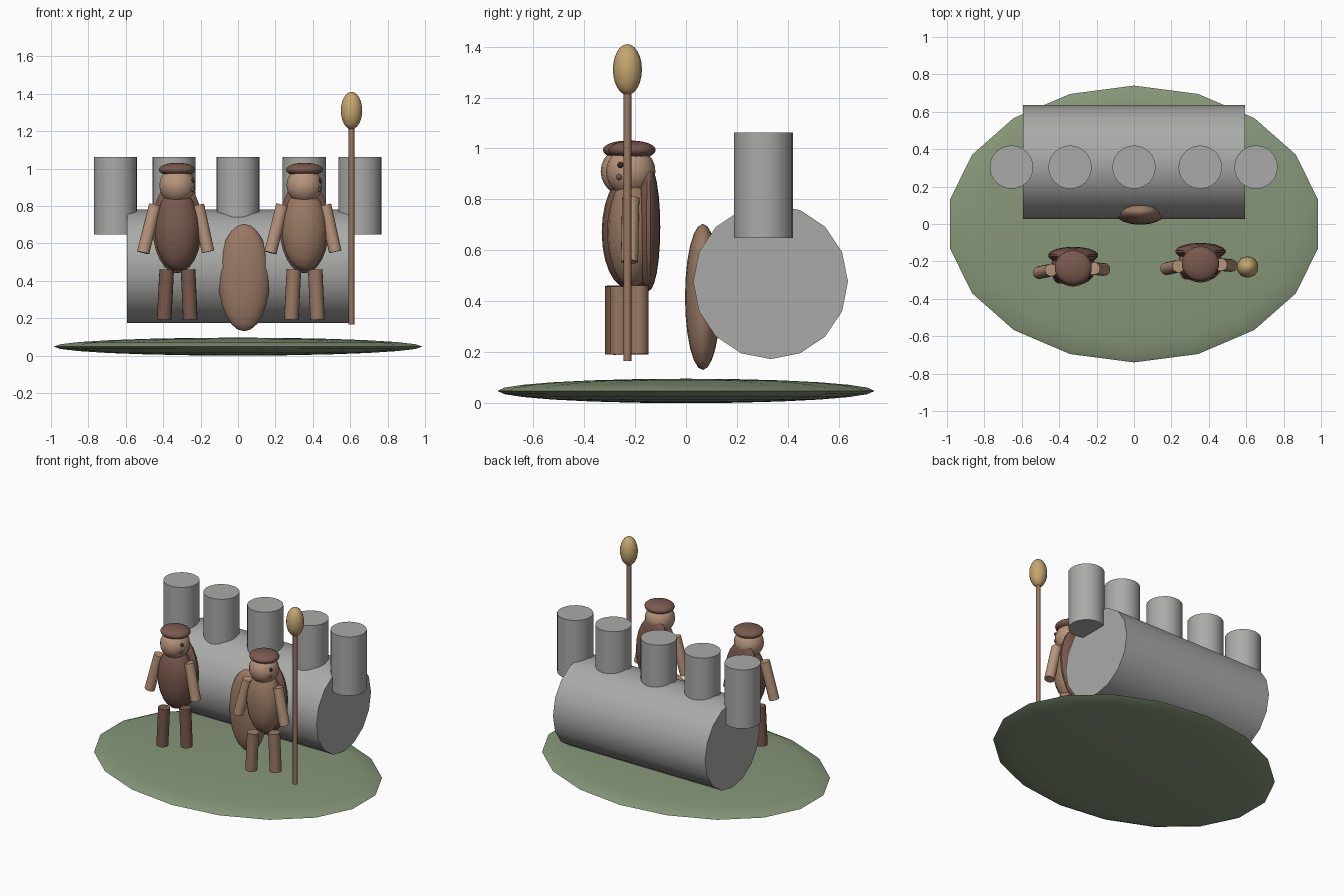
import bpy, math
from mathutils import Vector

if "Cube" in bpy.data.objects:
    bpy.data.objects.remove(bpy.data.objects["Cube"])


def mat(name, rgb):
    m = bpy.data.materials.new(name)
    m.diffuse_color = (*rgb, 1)
    m.use_nodes = True
    m.node_tree.nodes["Principled BSDF"].inputs["Base Color"].default_value = m.diffuse_color
    return m


GREEN = mat("grass green", (0.24, 0.31, 0.19))
STONE = mat("stone grey", (0.40, 0.41, 0.39))
SKIN = mat("skin tan", (0.48, 0.30, 0.20))
DARK = mat("dark brown", (0.19, 0.10, 0.075))
BROWN = mat("mid brown", (0.32, 0.19, 0.125))
GOLD = mat("flame gold", (0.56, 0.38, 0.16))
BLACK = mat("eye dark", (0.04, 0.025, 0.02))


def finish(name, material):
    o = bpy.context.object
    o.name = name
    o.data.materials.append(material)
    bpy.ops.object.shade_smooth_by_angle(angle=math.radians(40))
    return o


def ball(name, loc, radii, material, seg=18, rings=12):
    bpy.ops.mesh.primitive_uv_sphere_add(segments=seg, ring_count=rings, radius=1, location=loc)
    bpy.context.object.scale = radii
    bpy.ops.object.transform_apply(location=False, rotation=False, scale=True)
    return finish(name, material)


def rod(name, a, b, r, material, sides=16):
    a, b = Vector(a), Vector(b)
    bpy.ops.mesh.primitive_cylinder_add(vertices=sides, radius=r, depth=(b - a).length,
                                        location=(a + b) / 2)
    bpy.context.object.rotation_euler = (b - a).to_track_quat('Z', 'Y').to_euler()
    return finish(name, material)


# Grass mound
ball("ground", (0, 0, 0.048), (1, 0.74, 0.048), GREEN)

# Wall drum lying along x, with a row of towers and a gate
rod("wall", (-0.594, 0.332, 0.477), (0.594, 0.332, 0.477), 0.304, STONE)
for i, x in enumerate((-0.655, -0.342, 0, 0.354, 0.652)):
    rod(f"tower_{i + 1}", (x, 0.304, 0.648), (x, 0.304, 1.063), 0.116, STONE, 24)
ball("gate", (0.033, 0.066, 0.417), (0.14, 0.07, 0.287), BROWN)


# Standing figures
def figure(tag, x, y, cloth):
    ball(f"{tag}_body", (x, y + 0.005, 0.672), (0.122, 0.098, 0.218), cloth)
    ball(f"{tag}_head", (x, y, 0.91), (0.097, 0.097, 0.097), SKIN)
    ball(f"{tag}_hat", (x, y + 0.005, 0.994), (0.1, 0.093, 0.037), DARK)
    ball(f"{tag}_cloak", (x, y + 0.07, 0.69), (0.135, 0.046, 0.25), DARK)
    rod(f"{tag}_left_arm", (x - 0.118, y - 0.008, 0.805), (x - 0.182, y - 0.022, 0.55), 0.034, SKIN)
    rod(f"{tag}_right_arm", (x + 0.11, y, 0.805), (x + 0.165, y - 0.005, 0.555), 0.034, SKIN)
    rod(f"{tag}_left_leg", (x - 0.056, y - 0.042, 0.46), (x - 0.07, y - 0.042, 0.192), 0.039, cloth)
    rod(f"{tag}_right_leg", (x + 0.058, y + 0.03, 0.46), (x + 0.07, y + 0.03, 0.192), 0.039, cloth)
    ball(f"{tag}_eye_1", (x + 0.082, y - 0.04, 0.935), (0.012,) * 3, BLACK, 10, 6)
    ball(f"{tag}_eye_2", (x + 0.08, y - 0.045, 0.888), (0.012,) * 3, DARK, 10, 6)


figure("left_figure", -0.325, -0.238, DARK)
figure("right_figure", 0.355, -0.217, BROWN)

# Torch held by the right figure
rod("torch_pole", (0.607, -0.23, 0.165), (0.607, -0.23, 1.24), 0.015, BROWN, 12)
ball("torch_flame", (0.607, -0.23, 1.31), (0.058, 0.057, 0.1), GOLD)
